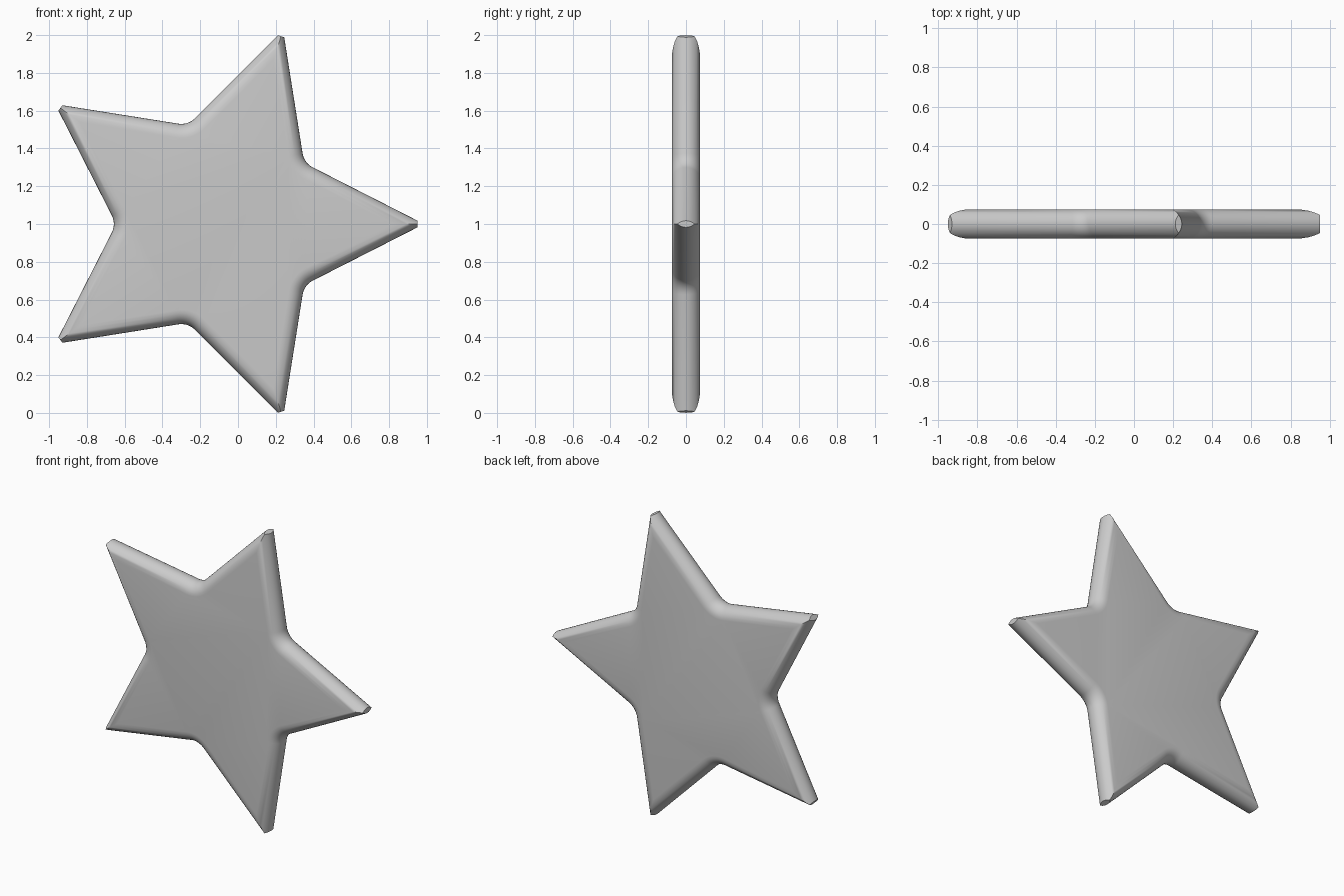
import bpy, bmesh
from math import sin, cos, tan, atan2, radians, pi

if "Cube" in bpy.data.objects:
    bpy.data.objects.remove(bpy.data.objects["Cube"])

CX, CZ = -0.095, 1.0      # centre of the star
TIP, CLIP = 1.08, 1.045   # sharp tip radius, and where the tip is blunted
VALLEY, FILLET = 0.55, 0.10
HALF = 0.075              # half thickness = edge rounding radius
ARC, STEPS = 8, 14

# Half angle of each point, and of each valley
tip_half = atan2(VALLEY * sin(pi / 5), TIP - VALLEY * cos(pi / 5))
valley_half = tip_half + pi / 5


def outline(d):
    """Star outline moved inwards by d: blunt tips and filleted valleys."""
    pts = []
    sharp = TIP - d / sin(tip_half)
    r = min(sharp, CLIP)
    w = (sharp - r) * tan(tip_half)
    centre = VALLEY + FILLET / sin(valley_half)
    sweep = pi / 2 - valley_half
    for i in range(5):
        a = i * 2 * pi / 5
        for s in (-1, 1):
            pts.append((r * cos(a) - s * w * sin(a), r * sin(a) + s * w * cos(a)))
        b = a + pi / 5
        for k in range(ARC + 1):
            t = b + pi + sweep * (1 - 2 * k / ARC)
            pts.append((centre * cos(b) + (FILLET + d) * cos(t),
                        centre * sin(b) + (FILLET + d) * sin(t)))
    return pts


# Star body: stacked outlines following a half-round edge profile
bm = bmesh.new()
rings = []
for j in range(STEPS + 1):
    t = -pi / 2 + pi * j / STEPS
    y, d = HALF * sin(t), HALF * (1 - cos(t))
    rings.append([bm.verts.new((CX + u, y, CZ + v)) for u, v in outline(d)])
n = len(rings[0])
for lo, hi in zip(rings, rings[1:]):
    for i in range(n):
        k = (i + 1) % n
        bm.faces.new((lo[i], lo[k], hi[k], hi[i]))

# Flat front and back
bm.faces.new(rings[0])
bm.faces.new(rings[-1])
bmesh.ops.remove_doubles(bm, verts=bm.verts, dist=0.0001)
bmesh.ops.recalc_face_normals(bm, faces=bm.faces)

mesh = bpy.data.meshes.new("star")
bm.to_mesh(mesh)
bm.free()
star = bpy.data.objects.new("star", mesh)
bpy.context.collection.objects.link(star)
bpy.context.view_layer.objects.active = star
star.select_set(True)
bpy.ops.object.shade_smooth_by_angle(angle=radians(40))
